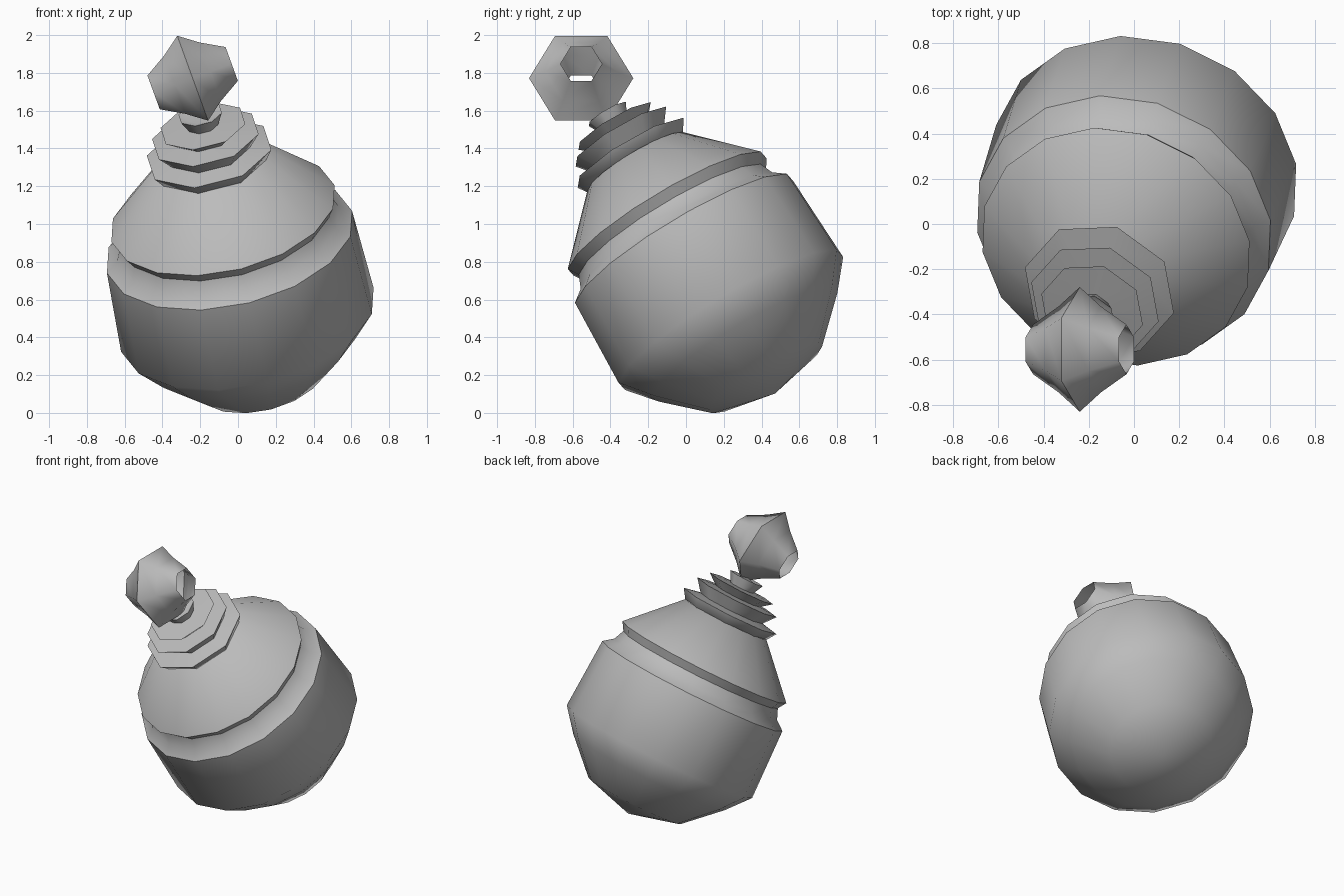
import bpy, bmesh, math
from mathutils import Vector, Matrix

cube = bpy.data.objects.get("Cube")
if cube:
    bpy.data.objects.remove(cube, do_unlink=True)

grey = bpy.data.materials.new("plain_grey")
grey.use_nodes = True
grey.diffuse_color = (0.5, 0.5, 0.5, 1)
grey.node_tree.nodes["Principled BSDF"].inputs["Base Color"].default_value = (0.5, 0.5, 0.5, 1)


def frame(origin, axis, side):
    """Matrix whose z runs along the axis and whose x leans toward side."""
    z = Vector(axis).normalized()
    x = Vector(side)
    x = (x - z * x.dot(z)).normalized()
    m = Matrix((x, z.cross(x), z)).transposed().to_4x4()
    return Matrix.Translation(origin) @ m


def lathe(name, profile, sides, matrix, sharp):
    """Spin (height, radius) points around the local z axis."""
    bm = bmesh.new()
    verts = [bm.verts.new((r, 0, h)) for h, r in profile]
    edges = [bm.edges.new(pair) for pair in zip(verts, verts[1:])]
    bmesh.ops.spin(bm, geom=verts + edges, axis=(0, 0, 1), cent=(0, 0, 0),
                   steps=sides, angle=math.tau)
    bmesh.ops.remove_doubles(bm, verts=bm.verts, dist=0.0005)
    bmesh.ops.recalc_face_normals(bm, faces=bm.faces)
    bm.transform(matrix)
    mesh = bpy.data.meshes.new(name)
    bm.to_mesh(mesh)
    bm.free()
    mesh.materials.append(grey)
    obj = bpy.data.objects.new(name, mesh)
    bpy.context.collection.objects.link(obj)
    bpy.ops.object.select_all(action="DESELECT")
    obj.select_set(True)
    bpy.context.view_layer.objects.active = obj
    bpy.ops.object.shade_smooth_by_angle(angle=math.radians(sharp))
    return obj


lean = frame((-0.045, -0.01, 0.905), (-0.193, -0.505, 0.842), (0.22, 0.8, 0.56))
lean = lean @ Matrix.Diagonal((1, 1, 1.02, 1))

# Round bowl with bevelled shoulder, groove and overhanging conical lid
lathe("round_body",
      [(-0.935, 0), (-0.84, 0.345), (-0.63, 0.565), (-0.48, 0.69), (0, 0.67),
       (0.05, 0.605), (0.12, 0.575), (0.175, 0.61), (0.49, 0.3), (0.5, 0)],
      16, lean, 46)

# Neck of stacked flaring cups: base height, base radius, rim height, rim radius
cups = [(0.47, 0.29, 0.55, 0.345), (0.57, 0.23, 0.65, 0.295),
        (0.66, 0.165, 0.715, 0.235), (0.72, 0.085, 0.79, 0.12)]
neck = [(0.47, 0)]
for low, inner, high, outer in cups:
    neck += [(low, inner), (high, outer)]
neck += [(0.775, 0.07), (0.8, 0)]
lathe("ribbed_neck", neck, 8, lean, 75)

# Hollow six-sided spool at the tip, open at both ends
half = [(0.22, 0.11), (0.1, 0.19)]
spool = [(-h, r) for h, r in half] + [(0, 0.276)] + half[::-1]
tilt = math.radians(20)
lathe("top_spool", spool, 6,
      frame((-0.24, -0.555, 1.772), (math.cos(tilt), 0, math.sin(tilt)), (0, 1, 0)), 65)
